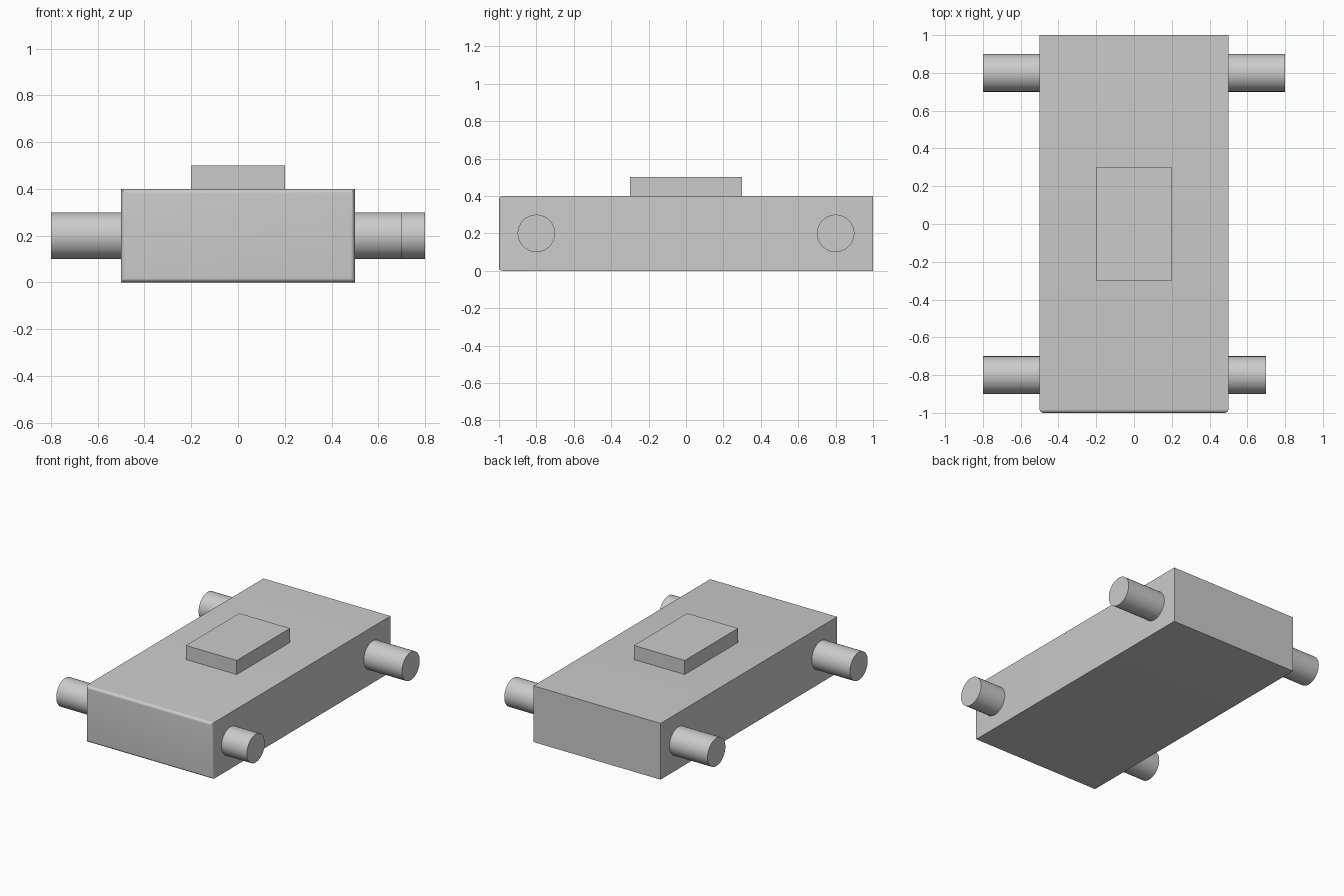
import bpy
import bmesh
import math
from mathutils import Matrix

default_cube = bpy.data.objects.get("Cube")
if default_cube:
    bpy.data.objects.remove(default_cube, do_unlink=True)

# One plain grey for the whole model
grey = bpy.data.materials.new("light grey")
grey.use_nodes = True
color = (0.6, 0.6, 0.6, 1)
grey.diffuse_color = color
grey.node_tree.nodes["Principled BSDF"].inputs["Base Color"].default_value = color


def finish(name, bm):
    """Turn a bmesh into a smooth-shaded object with sharp edges kept."""
    mesh = bpy.data.meshes.new(name)
    bm.to_mesh(mesh)
    bm.free()
    mesh.materials.append(grey)
    obj = bpy.data.objects.new(name, mesh)
    bpy.context.collection.objects.link(obj)
    bpy.ops.object.select_all(action="DESELECT")
    obj.select_set(True)
    bpy.context.view_layer.objects.active = obj
    bpy.ops.object.shade_smooth_by_angle(angle=math.radians(30))
    return obj


def box(size, center):
    bm = bmesh.new()
    bmesh.ops.create_cube(bm, size=1)
    bmesh.ops.scale(bm, vec=size, verts=bm.verts)
    bmesh.ops.translate(bm, vec=center, verts=bm.verts)
    return bm


# Body, with only the edges around the front face rounded
body = box((1, 2, 0.4), (0, 0, 0.2))
front_edges = [e for e in body.edges if all(v.co.y < -0.9 for v in e.verts)]
bmesh.ops.bevel(body, geom=front_edges, offset=0.02, segments=6,
                profile=0.5, affect="EDGES")
finish("body", body)

# Raised plate on top
finish("top_plate", box((0.4, 0.6, 0.1), (0, 0, 0.45)))


# Axle stubs; the front left one is shorter
def axle(name, side, y, reach):
    inner = 0.5
    length = reach - inner
    bm = bmesh.new()
    bmesh.ops.create_cone(bm, cap_ends=True, segments=64, radius1=0.1,
                          radius2=0.1, depth=length)
    place = Matrix.Translation((side * (inner + length / 2), y, 0.2))
    bm.transform(place @ Matrix.Rotation(math.pi / 2, 4, "Y"))
    finish(name, bm)


for side, side_name in ((1, "left"), (-1, "right")):
    for y, end_name in ((-0.8, "front"), (0.8, "back")):
        short = side_name == "left" and end_name == "front"
        axle(f"{end_name}_{side_name}_axle", side, y, 0.7 if short else 0.8)
